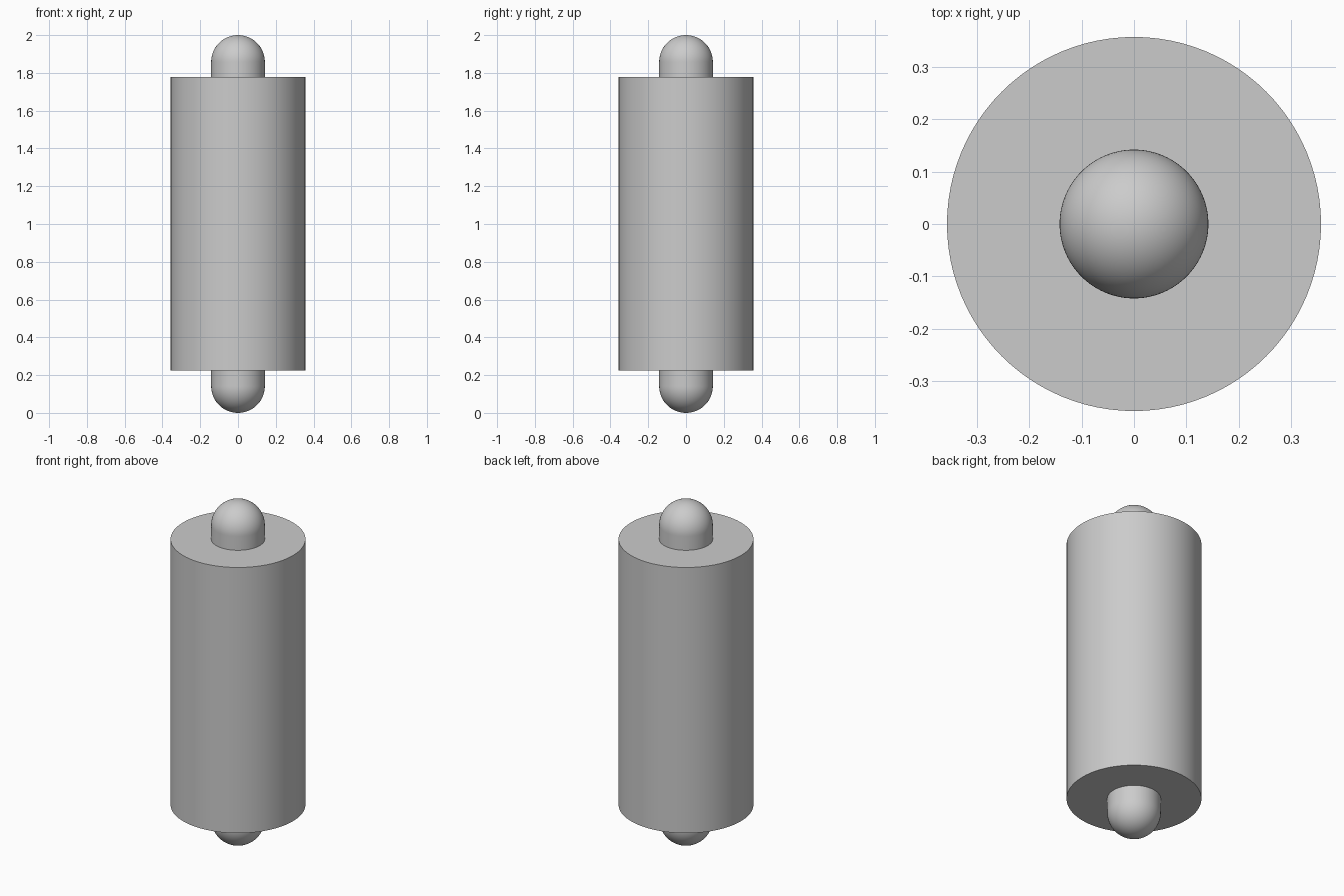
import bpy, bmesh, math

if "Cube" in bpy.data.objects:
    bpy.data.objects.remove(bpy.data.objects["Cube"], do_unlink=True)

BODY_R, PIN_R = 0.357, 0.142
BODY_LOW, BODY_HIGH, TOP = 0.225, 1.777, 2.0
SIDES = 96

grey = bpy.data.materials.new("plain grey")
grey.use_nodes = True
colour = (0.6, 0.6, 0.6, 1)
grey.diffuse_color = colour
grey.node_tree.nodes["Principled BSDF"].inputs["Base Color"].default_value = colour


def lathe(name, profile):
    """Spin a closed (radius, height) profile about the z axis."""
    bm = bmesh.new()
    verts = [bm.verts.new((r, 0, z)) for r, z in profile]
    edges = [bm.edges.new(pair) for pair in zip(verts, verts[1:])]
    bmesh.ops.spin(bm, geom=verts + edges, axis=(0, 0, 1), cent=(0, 0, 0),
                   angle=math.tau, steps=SIDES, use_merge=True)
    bmesh.ops.remove_doubles(bm, verts=bm.verts, dist=1e-5)
    bmesh.ops.recalc_face_normals(bm, faces=bm.faces)
    mesh = bpy.data.meshes.new(name)
    bm.to_mesh(mesh)
    bm.free()
    mesh.materials.append(grey)
    obj = bpy.data.objects.new(name, mesh)
    bpy.context.collection.objects.link(obj)
    bpy.ops.object.select_all(action="DESELECT")
    obj.select_set(True)
    bpy.context.view_layer.objects.active = obj
    bpy.ops.object.shade_smooth_by_angle(angle=math.radians(30))
    return obj


# Wide roller body with flat ends
lathe("roller_body", [(0, BODY_LOW), (BODY_R, BODY_LOW),
                      (BODY_R, BODY_HIGH), (0, BODY_HIGH)])

# Round-ended axle running through the body
STEPS = 20
arc = [i * math.pi / 2 / STEPS for i in range(STEPS + 1)]
dome = [(PIN_R * math.cos(a), PIN_R * math.sin(a)) for a in arc]
dome[-1] = (0, PIN_R)
upper = [(r, TOP - PIN_R + h) for r, h in dome]
lower = [(r, PIN_R - h) for r, h in reversed(dome)]
lathe("axle", lower + upper)
